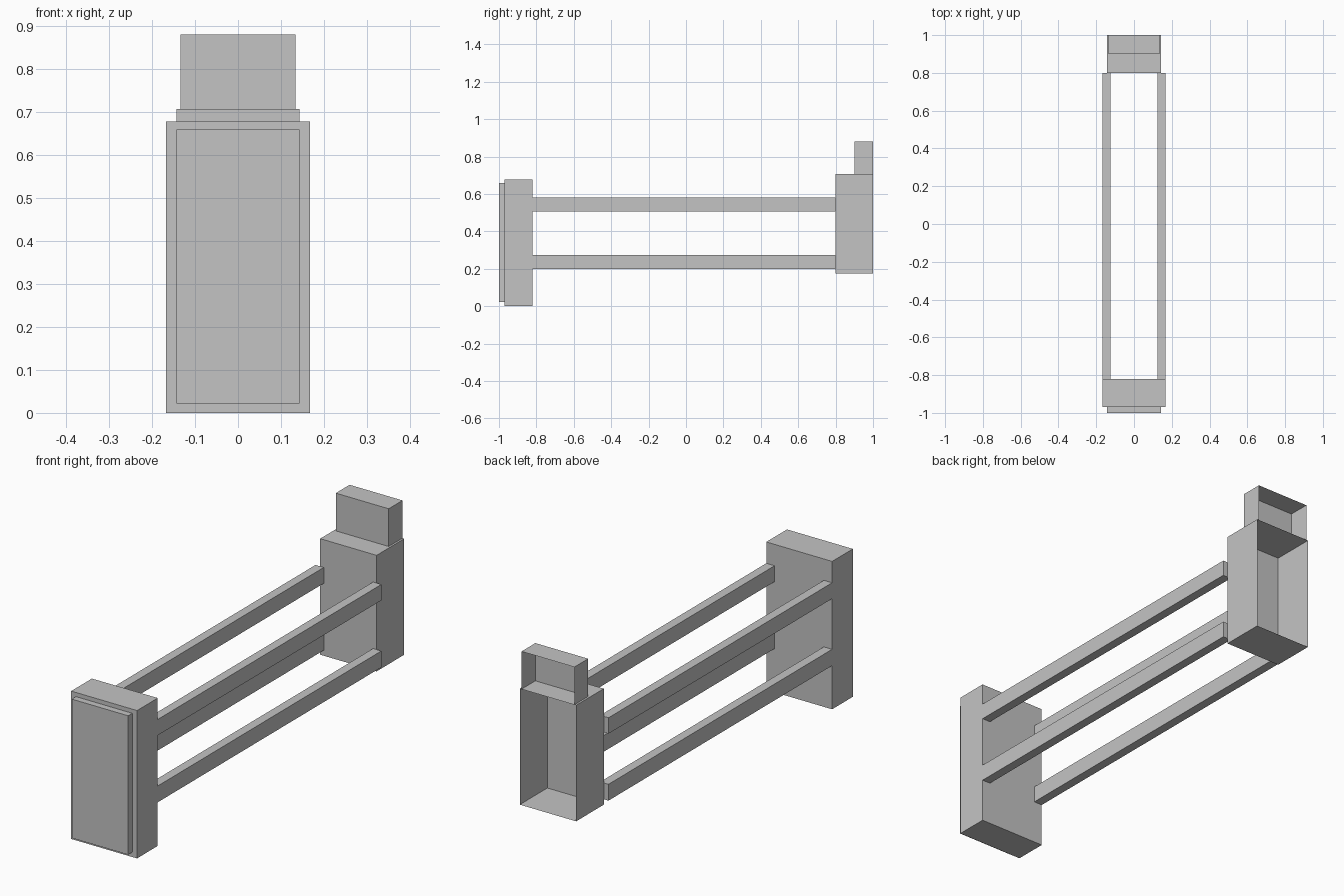
import bpy
import bmesh

if "Cube" in bpy.data.objects:
    bpy.data.objects.remove(bpy.data.objects["Cube"])

grey = bpy.data.materials.new("plain grey")
grey.diffuse_color = (0.55, 0.55, 0.55, 1)
grey.use_nodes = True
grey.node_tree.nodes["Principled BSDF"].inputs["Base Color"].default_value = grey.diffuse_color


def box(name, x, y, z, open_back=False):
    """Box from (min, max) ranges; open_back drops the +y face, leaving a thin shell."""
    bm = bmesh.new()
    bmesh.ops.create_cube(bm, size=1)
    for v in bm.verts:
        v.co = [r[0] if c < 0 else r[1] for c, r in zip(v.co, (x, y, z))]
    bm.normal_update()
    if open_back:
        back = [f for f in bm.faces if f.normal.y > 0.9]
        bmesh.ops.delete(bm, geom=back, context='FACES')
    mesh = bpy.data.meshes.new(name)
    bm.to_mesh(mesh)
    bm.free()
    mesh.materials.append(grey)
    obj = bpy.data.objects.new(name, mesh)
    bpy.context.collection.objects.link(obj)
    return obj


# Front block with its raised panel
box("front_block", (-0.167, 0.167), (-0.97, -0.82), (0, 0.678))
box("front_panel", (-0.143, 0.143), (-1, -0.97), (0.022, 0.659), open_back=True)

# Hollow rear housing and the smaller hollow cap on top, both open at the back
box("rear_housing", (-0.143, 0.143), (0.8, 1), (0.175, 0.707), open_back=True)
box("rear_cap", (-0.134, 0.134), (0.9, 1), (0.707, 0.88), open_back=True)

# Four long rails joining the two ends
for side, x in (("left", (-0.167, -0.125)), ("right", (0.125, 0.167))):
    for level, z in (("lower", (0.2, 0.275)), ("upper", (0.507, 0.58))):
        box(f"{level}_{side}_rail", x, (-0.82, 0.8), z)
